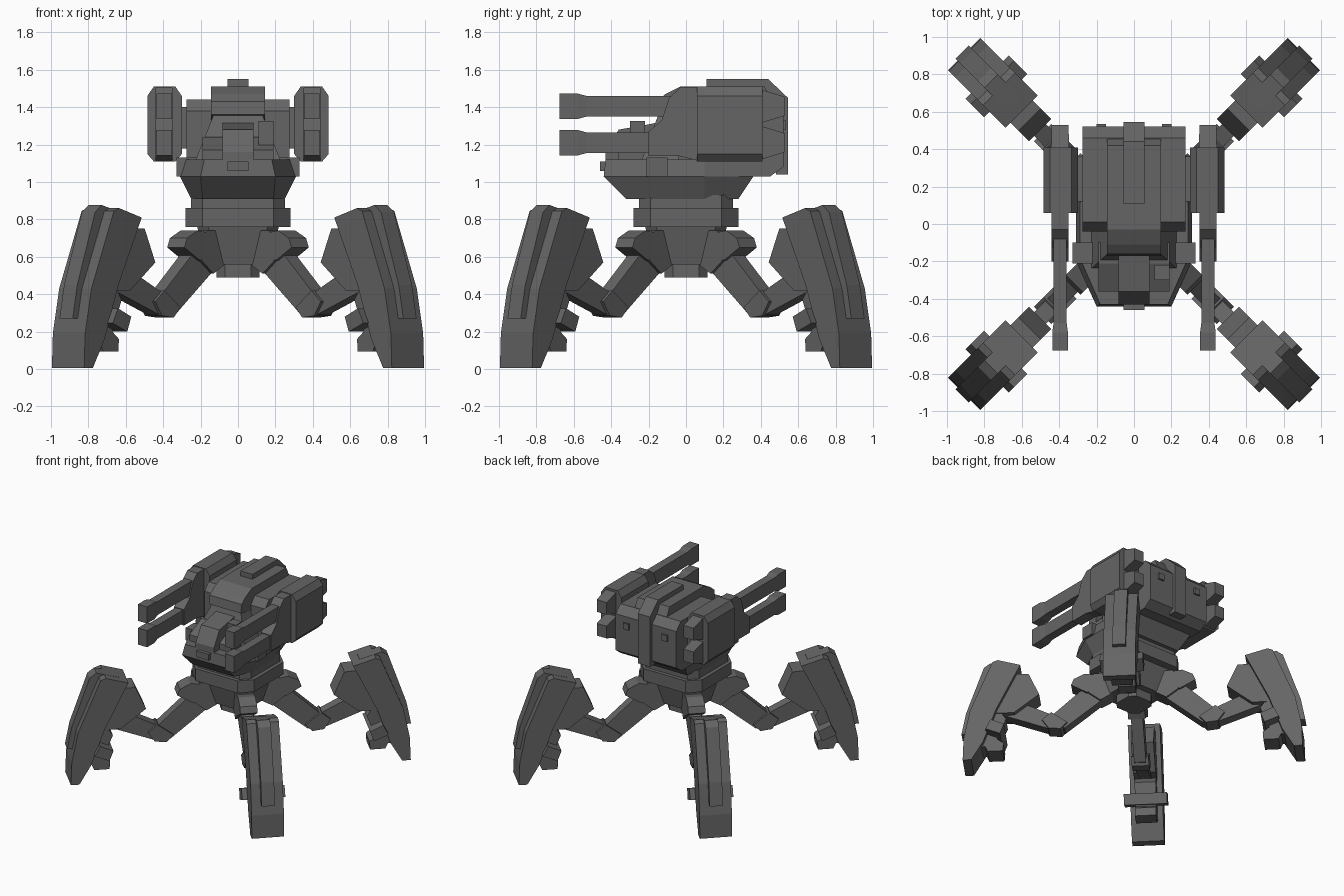
import bpy, bmesh, math
from mathutils import Matrix, Vector

gray = bpy.data.materials.new("dark_gray_metal")
gray.diffuse_color = (0.13, 0.13, 0.13, 1)


def loft(name, lower, upper, rot=0.0):
    """Solid between two matching rings of 3D points, turned about z."""
    bm = bmesh.new()
    a = [bm.verts.new(p) for p in lower]
    b = [bm.verts.new(p) for p in upper]
    n = len(a)
    bm.faces.new(a[::-1])
    bm.faces.new(b)
    for i in range(n):
        bm.faces.new((a[i], a[(i + 1) % n], b[(i + 1) % n], b[i]))
    bmesh.ops.recalc_face_normals(bm, faces=bm.faces[:])
    bm.transform(Matrix.Rotation(rot, 4, 'Z'))
    me = bpy.data.meshes.new(name)
    bm.to_mesh(me)
    bm.free()
    me.materials.append(gray)
    ob = bpy.data.objects.new(name, me)
    bpy.context.collection.objects.link(ob)
    return ob


def side(name, pts, x0, x1):
    """Profile of (y, z) points extruded from x0 to x1."""
    return loft(name, [(x0, y, z) for y, z in pts], [(x1, y, z) for y, z in pts])


def box(name, x0, x1, y0, y1, z0, z1):
    return side(name, [(y0, z0), (y1, z0), (y1, z1), (y0, z1)], x0, x1)


def chamfered(h, c):
    """Square ring of half size h with corners cut by c."""
    k = h - c
    return [(k, -h), (h, -k), (h, k), (k, h), (-k, h), (-h, k), (-h, -k), (-k, -h)]


def level(pts, z):
    return [(x, y, z) for x, y in pts]


def mirror_poly(pts):
    """Complete a half outline (x > 0, front to back) across x = 0."""
    return pts + [(-x, y) for x, y in reversed(pts)]


# Pelvis: waist ring, hip block and bottom cap
loft("waist_ring", level(chamfered(0.28, 0.09), 0.76), level(chamfered(0.28, 0.09), 0.86))
loft("waist_collar", level(chamfered(0.25, 0.06), 0.85), level(chamfered(0.25, 0.06), 0.93))
loft("hip_block", level(chamfered(0.17, 0.05), 0.56), level(chamfered(0.22, 0.06), 0.77))
loft("bottom_cap", level(chamfered(0.115, 0.045), 0.49), level(chamfered(0.115, 0.045), 0.57))

# Lower hull
rim = mirror_poly([(0.20, -0.44), (0.31, -0.20), (0.31, 0.10), (0.25, 0.36)])
keel = mirror_poly([(0.19, -0.32), (0.25, -0.18), (0.25, 0.10), (0.20, 0.28)])
deck = mirror_poly([(0.18, -0.43), (0.29, -0.18), (0.29, 0.10), (0.25, 0.36)])
loft("hull_keel", level(keel, 0.91), level(rim, 1.03))
loft("hull_deck", level(rim, 1.03), level(deck, 1.12))
box("nose_lamp", -0.055, 0.055, -0.46, -0.40, 1.06, 1.11)

# Main torso with raised centre and spine
side("torso", [(-0.04, 1.03), (0.45, 1.03), (0.52, 1.08), (0.52, 1.38), (0.46, 1.44),
               (0.01, 1.44), (-0.04, 1.38)], -0.275, 0.275)
side("torso_crown", [(-0.03, 1.33), (-0.17, 1.36), (-0.16, 1.43), (-0.11, 1.47), (-0.03, 1.51),
                     (0.42, 1.51), (0.46, 1.43)], -0.145, 0.145)
side("spine", [(0.11, 1.50), (0.11, 1.55), (0.44, 1.55), (0.545, 1.45), (0.545, 1.04),
               (0.48, 1.04), (0.48, 1.40), (0.40, 1.50)], -0.055, 0.055)

# Cockpit: sloped neck, canopy and nose
loft("neck", level([(-0.23, -0.24), (0.23, -0.24), (0.23, 0), (-0.23, 0)], 1.11),
     level([(-0.11, -0.13), (0.11, -0.13), (0.11, 0), (-0.11, 0)], 1.41))
side("canopy_base", [(-0.36, 1.10), (-0.36, 1.17), (-0.21, 1.24), (-0.10, 1.24), (-0.10, 1.10)], -0.19, 0.19)
side("nose", [(-0.43, 1.10), (-0.43, 1.16), (-0.36, 1.28), (-0.19, 1.31), (-0.10, 1.33), (-0.10, 1.10)], -0.083, 0.083)
box("sensor", 0.11, 0.19, -0.30, -0.22, 1.18, 1.325)

# Weapon pods on both sides
for s, tag in ((1, "right"), (-1, "left")):
    def sbox(name, x0, x1, *yz):
        box(tag + "_" + name, s * x0, s * x1, *yz)

    outline = [(0.30, 1.15), (0.335, 1.11), (0.45, 1.11), (0.485, 1.15),
               (0.485, 1.46), (0.45, 1.51), (0.335, 1.51), (0.30, 1.46)]
    loft(tag + "_pod", [(s * x, 0.06, z) for x, z in outline], [(s * x, 0.41, z) for x, z in outline])
    side(tag + "_pod_front", [(0.08, 1.11), (-0.04, 1.14), (-0.20, 1.14), (-0.20, 1.27), (-0.13, 1.33),
                              (-0.09, 1.45), (-0.03, 1.505), (0.08, 1.505)], s * 0.35, s * 0.44)
    sbox("pod_mount", 0.25, 0.32, 0.12, 0.36, 1.18, 1.40)
    sbox("shoulder", 0.22, 0.33, -0.21, -0.10, 1.03, 1.13)
    sbox("rear_bolt", 0.15, 0.20, 0.50, 0.535, 1.28, 1.33)
    for z, row in ((1.405, "upper"), (1.21, "lower")):
        sbox(row + "_barrel", 0.36, 0.43, -0.60, 0.05, z - 0.055, z + 0.055)

        def ring(w, h, y):
            return [(s * (0.395 + i * w), y, z + j * h) for i, j in ((-1, -1), (1, -1), (1, 1), (-1, 1))]
        loft(tag + "_" + row + "_muzzle", ring(0.042, 0.068, -0.675), ring(0.042, 0.068, -0.58))
        loft(tag + "_" + row + "_muzzle_taper", ring(0.042, 0.068, -0.58), ring(0.035, 0.055, -0.53))
        loft(tag + "_" + row + "_exhaust", ring(0.048, 0.09, 0.40), ring(0.045, 0.05, 0.53))

# Leg parts: (radius, height) profiles with a half width
LEG = {
    "hip_joint": (0.065, [(0.16, 0.56), (0.25, 0.51), (0.34, 0.58), (0.30, 0.74), (0.16, 0.74)]),
    "thigh": (0.045, [(0.20, 0.60), (0.25, 0.51), (0.52, 0.29), (0.61, 0.32), (0.62, 0.40), (0.34, 0.66)]),
    "thigh_guard": (0.065, [(0.28, 0.62), (0.35, 0.58), (0.47, 0.65), (0.45, 0.70), (0.37, 0.74), (0.29, 0.73)]),
    "knee": (0.065, [(0.50, 0.33), (0.55, 0.275), (0.64, 0.285), (0.69, 0.36), (0.62, 0.42)]),
    "shin_link": (0.045, [(0.56, 0.38), (0.64, 0.29), (0.98, 0.42), (0.92, 0.56)]),
    "shin_core": (0.085, [(0.79, 0.75), (0.71, 0.57), (0.90, 0.42), (1.06, 0.42), (0.98, 0.76)]),
    "shin_armor": (0.122, [(0.85, 0.81), (1.03, 0.44), (1.13, 0.16), (1.22, 0.005), (1.285, 0.005), (1.278, 0.19),
                           (1.23, 0.43), (1.06, 0.845), (1.02, 0.86)]),
    "shin_rib": (0.05, [(0.90, 0.79), (0.91, 0.83), (1.08, 0.877), (1.13, 0.84), (1.265, 0.45),
                        (1.30, 0.27), (1.24, 0.27), (1.20, 0.43), (1.02, 0.80)]),
    "calf": (0.08, [(1.02, 0.46), (0.96, 0.37), (1.03, 0.20), (0.98, 0.16), (0.985, 0.095), (1.10, 0.095),
                    (1.12, 0.14), (1.20, 0.12), (1.20, 0.40)]),
    "calf_crossbar": (0.163, [(0.97, 0.28), (1.00, 0.20), (1.11, 0.245), (1.07, 0.325)]),
}
for k, corner in enumerate(("back_right", "back_left", "front_left", "front_right")):
    for part, (w, pts) in LEG.items():
        loft(corner + "_" + part, [(r, -w, z) for r, z in pts], [(r, w, z) for r, z in pts],
             math.radians(45 + 90 * k))
